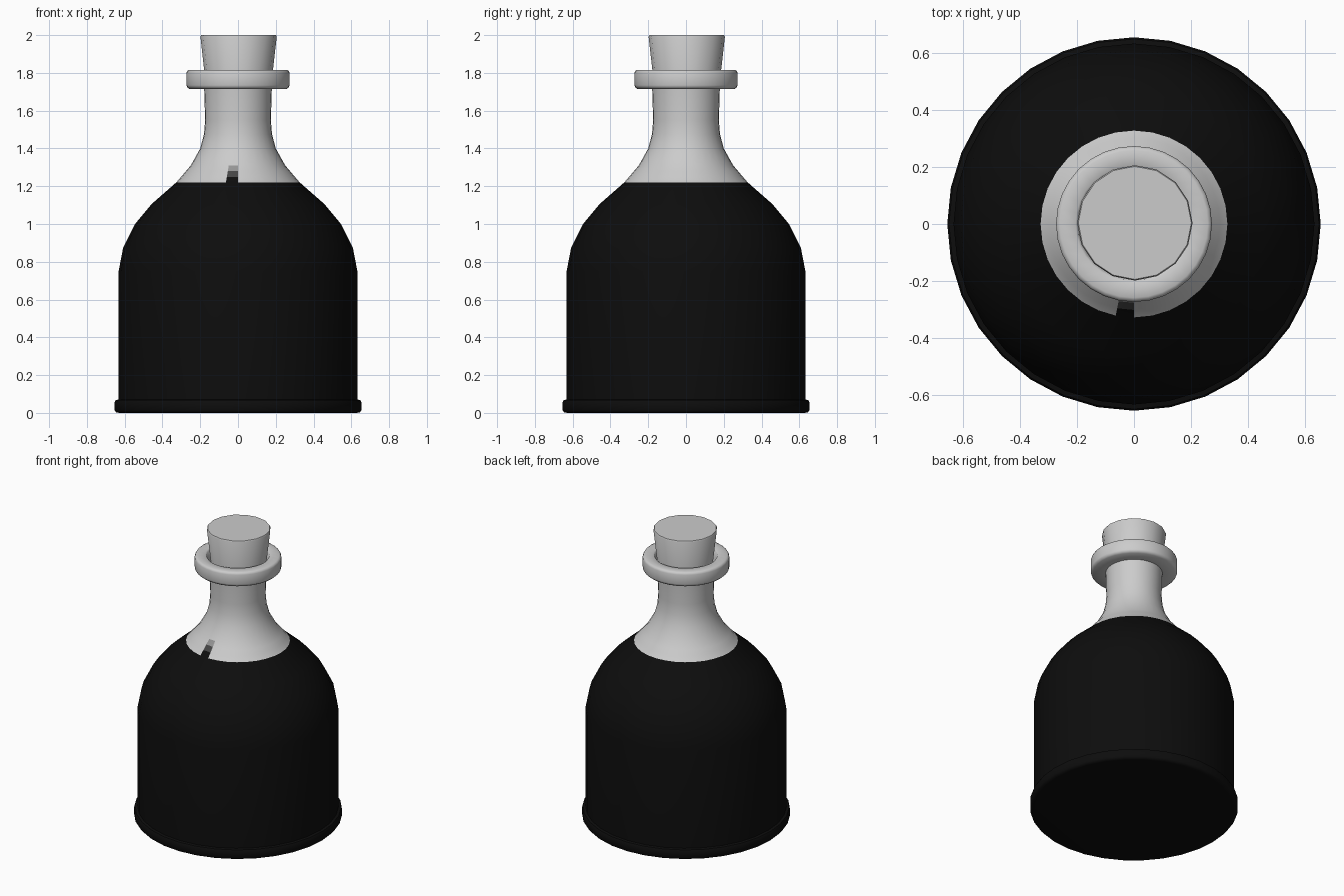
import bpy, bmesh, math

if "Cube" in bpy.data.objects:
    bpy.data.objects.remove(bpy.data.objects["Cube"])


def material(name, v):
    m = bpy.data.materials.new(name)
    m.diffuse_color = (v, v, v, 1)
    m.use_nodes = True
    m.node_tree.nodes["Principled BSDF"].inputs["Base Color"].default_value = m.diffuse_color
    return m


def lathe(name, profile, sides, center=(0, 0), mats=(), pick=None):
    """Revolve (radius, z) points; radius 0 closes the end."""
    bm = bmesh.new()
    rings = []
    for r, z in profile:
        n = 1 if r == 0 else sides
        rings.append([bm.verts.new((center[0] + r * math.cos(2 * math.pi * i / sides),
                                    center[1] + r * math.sin(2 * math.pi * i / sides), z))
                      for i in range(n)])
    for a, b in zip(rings, rings[1:]):
        for i in range(sides):
            j = (i + 1) % sides
            quad = [a[i % len(a)], a[j % len(a)], b[j % len(b)], b[i % len(b)]]
            f = bm.faces.new(list(dict.fromkeys(quad)))
            if pick:
                f.material_index = pick(f.calc_center_median())
    bmesh.ops.recalc_face_normals(bm, faces=bm.faces[:])
    me = bpy.data.meshes.new(name)
    bm.to_mesh(me)
    bm.free()
    ob = bpy.data.objects.new(name, me)
    bpy.context.collection.objects.link(ob)
    for m in mats:
        me.materials.append(m)
    bpy.ops.object.select_all(action='DESELECT')
    ob.select_set(True)
    bpy.context.view_layer.objects.active = ob
    bpy.ops.object.shade_smooth_by_angle(angle=math.radians(40))
    return ob


grey = material("pale_glass", 0.8)
black = material("dark_liquid", 0.004)
fade1 = material("fade_dark", 0.06)
fade2 = material("fade_mid", 0.3)


# Dark body below the fill line, plus one fading streak on the front
def shade(c):
    if c.z < 1.22:
        return 1
    if c.z < 1.31 and -0.06 < c.x < 0 and c.y < 0:
        return 1 if c.z < 1.25 else 2 if c.z < 1.28 else 3
    return 0


# Bottle: foot, body, shoulder, neck, lip and mouth
bottle = [(0, 0.005), (0.63, 0.0), (0.645, 0.003), (0.654, 0.014), (0.654, 0.056),
          (0.648, 0.067), (0.632, 0.071), (0.632, 0.75), (0.608, 0.875), (0.545, 1.0),
          (0.458, 1.105), (0.327, 1.22), (0.301, 1.25), (0.276, 1.28), (0.25, 1.31),
          (0.2, 1.4), (0.18, 1.475), (0.174, 1.55), (0.179, 1.715),
          (0.258, 1.715), (0.27, 1.725), (0.273, 1.735), (0.273, 1.8), (0.268, 1.811),
          (0.258, 1.816), (0.205, 1.816), (0.197, 1.81), (0.19, 1.78),
          (0.165, 1.72), (0.16, 1.58), (0, 1.58)]
lathe("bottle", bottle, 32, mats=(grey, black, fade1, fade2), pick=shade)

# Tapered stopper
cork = [(0, 1.6), (0.158, 1.6), (0.202, 1.992), (0.198, 2.0), (0, 2.0)]
lathe("cork", cork, 16, center=(0.003, 0.004))
